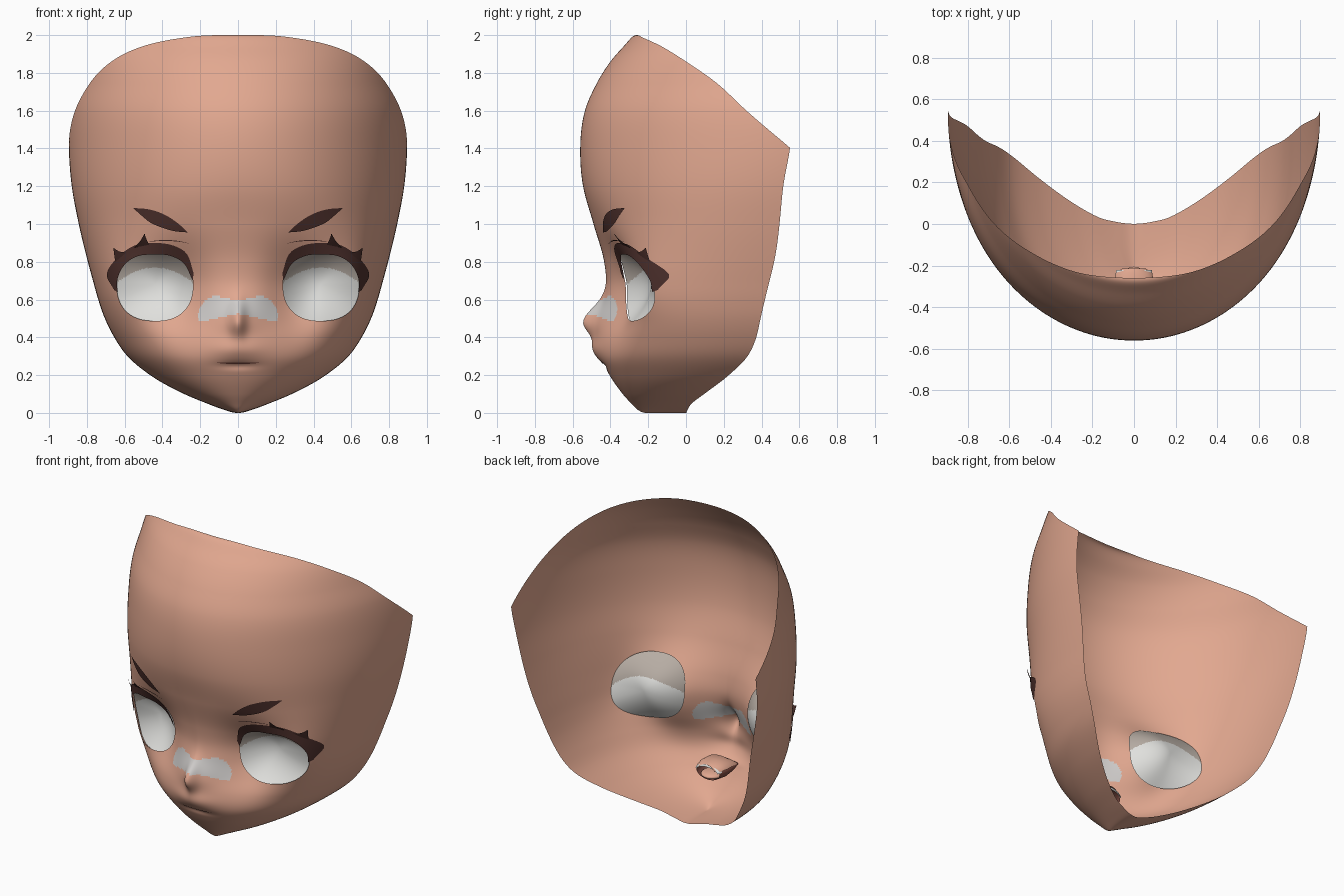
import bpy, bmesh, math

if "Cube" in bpy.data.objects:
    bpy.data.objects.remove(bpy.data.objects["Cube"])

def material(name, r, g, b):
    lin = lambda c: (c / 255 / 12.92) if c < 10 else ((c / 255 + 0.055) / 1.055) ** 2.4
    m = bpy.data.materials.new(name)
    m.diffuse_color = (lin(r), lin(g), lin(b), 1)
    m.use_nodes = True
    m.node_tree.nodes["Principled BSDF"].inputs["Base Color"].default_value = m.diffuse_color
    return m

SKIN = material("skin", 226, 168, 144)
PATCH = material("nose_patch_grey", 208, 205, 203)
WHITE = material("eye_white", 224, 224, 221)
SHADE = material("eye_shade", 182, 172, 163)
DARK = material("lash_brown", 80, 50, 46)
MOUTH = material("mouth_brown", 128, 76, 66)

# Face sections: height, half width, front y, back y, roundness
SECTIONS = [
    (0.0, 0.0, -0.21, 0.0, 2.0), (0.02, 0.085, -0.26, 0.01, 2.0), (0.05, 0.165, -0.29, 0.03, 2.05),
    (0.1, 0.285, -0.335, 0.095, 2.15), (0.2, 0.465, -0.405, 0.225, 2.25), (0.3, 0.585, -0.455, 0.33, 2.35),
    (0.4, 0.655, -0.465, 0.39, 2.4), (0.5, 0.705, -0.45, 0.425, 2.45), (0.6, 0.74, -0.435, 0.45, 2.5),
    (0.7, 0.768, -0.425, 0.466, 2.5), (0.8, 0.795, -0.435, 0.478, 2.45), (1.0, 0.843, -0.49, 0.496, 2.27),
    (1.2, 0.88, -0.545, 0.515, 2.1), (1.4, 0.895, -0.56, 0.55, 2.02), (1.6, 0.885, -0.535, 0.565, 2.0),
    (1.74, 0.852, -0.475, 0.565, 2.0), (1.86, 0.825, -0.40, 0.56, 2.0), (1.935, 0.80, -0.335, 0.555, 2.0),
    (2.0, 0.74, -0.26, 0.55, 2.0)]
# Sloped top edge seen from the side: height, y
TOP = [(1.3, 0.675), (1.4, 0.555), (1.6, 0.32), (1.74, 0.17), (1.86, 0.0), (1.935, -0.12), (1.985, -0.225), (2.0, -0.26)]

def interp(xs, ys, x):
    """Smooth cubic interpolation through points."""
    n = len(xs)
    k = 0
    while k < n - 2 and x > xs[k + 1]:
        k += 1
    d = lambda i: (ys[i + 1] - ys[i]) / (xs[i + 1] - xs[i])
    def tan(i):
        if i == 0:
            return d(0)
        if i == n - 1:
            return d(n - 2)
        p, q = xs[i] - xs[i - 1], xs[i + 1] - xs[i]
        return (q * d(i - 1) + p * d(i)) / (p + q)
    h = xs[k + 1] - xs[k]
    t = min(1, max(0, (x - xs[k]) / h))
    return ((2*t**3 - 3*t*t + 1) * ys[k] + (t**3 - 2*t*t + t) * h * tan(k)
            + (3*t*t - 2*t**3) * ys[k + 1] + (t**3 - t*t) * h * tan(k + 1))

param = lambda z: math.acos(max(-1, min(1, 1 - z))) / math.pi
KEYS = [param(r[0]) for r in SECTIONS]
COLS = [[r[i] for r in SECTIONS] for i in range(5)]
TOP_KEYS, TOP_Y = [param(p[0]) for p in TOP], [p[1] for p in TOP]

def section(z):
    return [interp(KEYS, COLS[i], param(z)) for i in (1, 2, 3, 4)]

def gauss(d, s):
    return math.exp(-(d / s) ** 2)

def surf(x, z, sec=None, u=None):
    """y of the face skin at x, z, with nose, lips and eye sockets."""
    w, f, b, n = sec or section(z)
    if u is None:
        u = min(1, abs(x) / max(w, 1e-6))
    y = b - (b - f) * max(0, 1 - abs(u) ** n) ** (1 / n)
    ax = abs(x)
    nose = gauss(z - 0.485, 0.10 if z > 0.485 else 0.08)
    y -= nose * (0.055 * gauss(x, 0.04) + 0.038 * gauss(x, 0.11))
    y -= 0.03 * gauss(z - 0.335, 0.06) * gauss(x, 0.13)
    y += 0.012 * gauss(z - 0.25, 0.02) * gauss(x, 0.1)
    y += 0.11 * gauss(ax - 0.31, 0.16) * gauss(z - 0.63, 0.24)
    y -= 0.055 * gauss(ax - 0.65, 0.13) * gauss(z - 0.66, 0.25)
    return y

# Eye opening outline: value 1 on the rim
EX, EZ, EW, EH, EN = 0.44, 0.685, 0.202, 0.198, 2.4
def eye_value(x, z):
    return (abs((abs(x) - EX) / EW) ** EN + abs((z - EZ) / EH) ** EN) ** (1 / EN)

def finish(name, bm, mats):
    me = bpy.data.meshes.new(name)
    bm.to_mesh(me)
    bm.free()
    for m in mats:
        me.materials.append(m)
    for p in me.polygons:
        p.use_smooth = True
    ob = bpy.data.objects.new(name, me)
    bpy.context.collection.objects.link(ob)
    return ob

def grid(bm, rows, closed=False):
    """Skin a list of point rows with quads."""
    vs = [[bm.verts.new(p) for p in r] for r in rows]
    m = len(rows[0])
    for a, b in zip(vs, vs[1:]):
        for j in range(m if closed else m - 1):
            k = (j + 1) % m
            bm.faces.new((a[j], a[k], b[k], b[j]))

# Face shell, trimmed at the sloped top edge
bm = bmesh.new()
ROWS, N = 250, 270
rows = []
for i in range(ROWS + 1):
    z = 1 - math.cos(math.pi * i / ROWS)
    w, f, b, n = sec = section(z)
    edge = min(b, interp(TOP_KEYS, TOP_Y, param(z))) if z > 1.3 else b
    umax = max(0, 1 - min(1, (b - edge) / (b - f)) ** n) ** (1 / n)
    if i == ROWS:
        umax = 0
    us = [umax * math.sin(math.pi * (j / N - 0.5)) for j in range(N + 1)]
    rows.append([(w * u, surf(w * u, z, sec, u), z) for u in us])
grid(bm, rows)
bmesh.ops.remove_doubles(bm, verts=bm.verts, dist=1e-5)
# eye openings
holes = []
for f in bm.faces:
    c = f.calc_center_median()
    if c.y < 0.2 and eye_value(c.x, c.z) < 1:
        holes.append(f)
bmesh.ops.delete(bm, geom=holes, context='FACES')
for v in bm.verts:
    e = eye_value(v.co.x, v.co.z)
    if v.is_boundary and 0.8 < e < 1.25:
        sgn = 1 if v.co.x > 0 else -1
        v.co.x = sgn * (EX + (abs(v.co.x) - EX) / e)
        v.co.z = EZ + (v.co.z - EZ) / e
        v.co.y = surf(v.co.x, v.co.z)
# pale patch across the nose
for f in bm.faces:
    c = f.calc_center_median()
    ax = abs(c.x)
    low = 0.49 + 0.035 * max(0, 1 - ax / 0.16)
    high = 0.615 - 12 * max(0, ax - 0.13) ** 2 - 0.02 * max(0, 1 - ax / 0.1)
    if ax < 0.21 and low < c.z < high and c.y < -0.2:
        f.material_index = 1
finish("face_shell", bm, [SKIN, PATCH])

# Concave eyes with a shaded upper part
bm = bmesh.new()
for side in (-1, 1):
    rings = []
    for k in range(33):
        s = 1.04 * (1 - k / 32) + 0.001
        ring = []
        for j in range(128):
            a = 2 * math.pi * j / 128
            c, d = math.cos(a), math.sin(a)
            r = 1.04 / (abs(c) ** EN + abs(d) ** EN) ** (1 / EN)
            rim = surf(EX + r * EW * c, EZ + r * EH * d) + 0.012
            q = (s / 1.04) ** 2
            y = -0.185 * (1 - q) + rim * q
            ring.append((side * (EX + r * s / 1.04 * EW * c), y, EZ + r * s / 1.04 * EH * d))
        rings.append(ring if side > 0 else ring[::-1])
    grid(bm, rings, True)
for f in bm.faces:
    c = f.calc_center_median()
    f.material_index = 1 if c.z > 0.77 - 2.0 * (abs(c.x) - EX) ** 2 else 0
finish("eyes", bm, [WHITE, SHADE])

# Plates that follow the face between two curves
def plate(name, a, b, mat, off=0.008, lift=0.0, n=28, sides=(-1, 1)):
    bm = bmesh.new()
    def at(pts, t):
        ks = [i / (len(pts) - 1) for i in range(len(pts))]
        return [interp(ks, [p[q] for p in pts], t) for q in (0, 1)]
    for side in sides:
        out = []
        for k in range(5):
            line = []
            for i in range(n + 1):
                t = i / n
                p, q = at(a, t), at(b, t)
                x, z = [p[m] + (q[m] - p[m]) * k / 4 for m in (0, 1)]
                line.append((side * x, surf(x, z) - off - lift * t, z))
            out.append(line[::side])
        grid(bm, out)
    bmesh.ops.remove_doubles(bm, verts=bm.verts, dist=1e-5)
    return finish(name, bm, [mat])

plate("eyebrows", [(0.265, 0.955), (0.35, 0.965), (0.45, 1.0), (0.505, 1.04), (0.555, 1.085)],
      [(0.265, 0.955), (0.32, 1.005), (0.39, 1.05), (0.47, 1.077), (0.555, 1.085)], DARK)
plate("upper_lashes",
      [(0.24, 0.70), (0.285, 0.79), (0.36, 0.832), (0.44, 0.838), (0.53, 0.83), (0.60, 0.785), (0.638, 0.71), (0.638, 0.64)],
      [(0.235, 0.74), (0.27, 0.84), (0.34, 0.885), (0.44, 0.90), (0.55, 0.885), (0.64, 0.82), (0.695, 0.735), (0.655, 0.65)], DARK)
plate("lash_spike_middle", [(0.47, 0.89), (0.485, 0.92), (0.495, 0.95)],
      [(0.55, 0.875), (0.52, 0.905), (0.495, 0.95)], DARK, lift=0.04, n=6)
plate("lash_spike_outer", [(0.59, 0.85), (0.63, 0.855), (0.66, 0.875)],
      [(0.65, 0.80), (0.655, 0.835), (0.66, 0.875)], DARK, lift=0.03, n=6)
plate("eyelid_crease", [(0.25, 0.895), (0.32, 0.907), (0.40, 0.91), (0.50, 0.905)],
      [(0.25, 0.895), (0.32, 0.911), (0.40, 0.915), (0.50, 0.905)], DARK, off=0.004)
plate("mouth_line", [(-0.12, 0.265), (-0.06, 0.26), (0, 0.259), (0.06, 0.26), (0.12, 0.265)],
      [(-0.12, 0.265), (-0.06, 0.268), (0, 0.267), (0.06, 0.268), (0.12, 0.265)], MOUTH, off=0.004, sides=(1,))

# Mouth lining, open at the back, with a skin cover above it
def oval(y, rx, rz, zc, a0=0, a1=2 * math.pi, n=32):
    return [(rx * math.cos(a0 + (a1 - a0) * i / n), y, zc + rz * math.sin(a0 + (a1 - a0) * i / n))
            for i in range(n + 1)]
bm = bmesh.new()
grid(bm, [oval(-0.41, 0.095, 0.012, 0.262), oval(-0.37, 0.10, 0.045, 0.255),
          oval(-0.30, 0.10, 0.055, 0.25), oval(-0.23, 0.085, 0.05, 0.25)])
finish("mouth_lining", bm, [MOUTH])
bm = bmesh.new()
grid(bm, [oval(y, rx, rz, 0.255, 0.3, math.pi - 0.3) for y, rx, rz in
          ((-0.40, 0.10, 0.03), (-0.36, 0.105, 0.055), (-0.29, 0.105, 0.06), (-0.235, 0.09, 0.056), (-0.215, 0.06, 0.05))])
finish("mouth_cover", bm, [SKIN])

# Upper teeth and tongue
bm = bmesh.new()
grid(bm, [oval(-0.25, 0.092, 0.054, 0.252, 0.2, 2.94), oval(-0.222, 0.087, 0.05, 0.252, 0.2, 2.94),
          oval(-0.22, 0.078, 0.034, 0.252, 0.2, 2.94)])
finish("upper_teeth", bm, [WHITE])
bm = bmesh.new()
bmesh.ops.create_uvsphere(bm, u_segments=24, v_segments=12, radius=1)
for v in bm.verts:
    v.co = (v.co.x * 0.07, -0.28 + v.co.y * 0.075, 0.225 + v.co.z * 0.022)
finish("tongue", bm, [SKIN])
